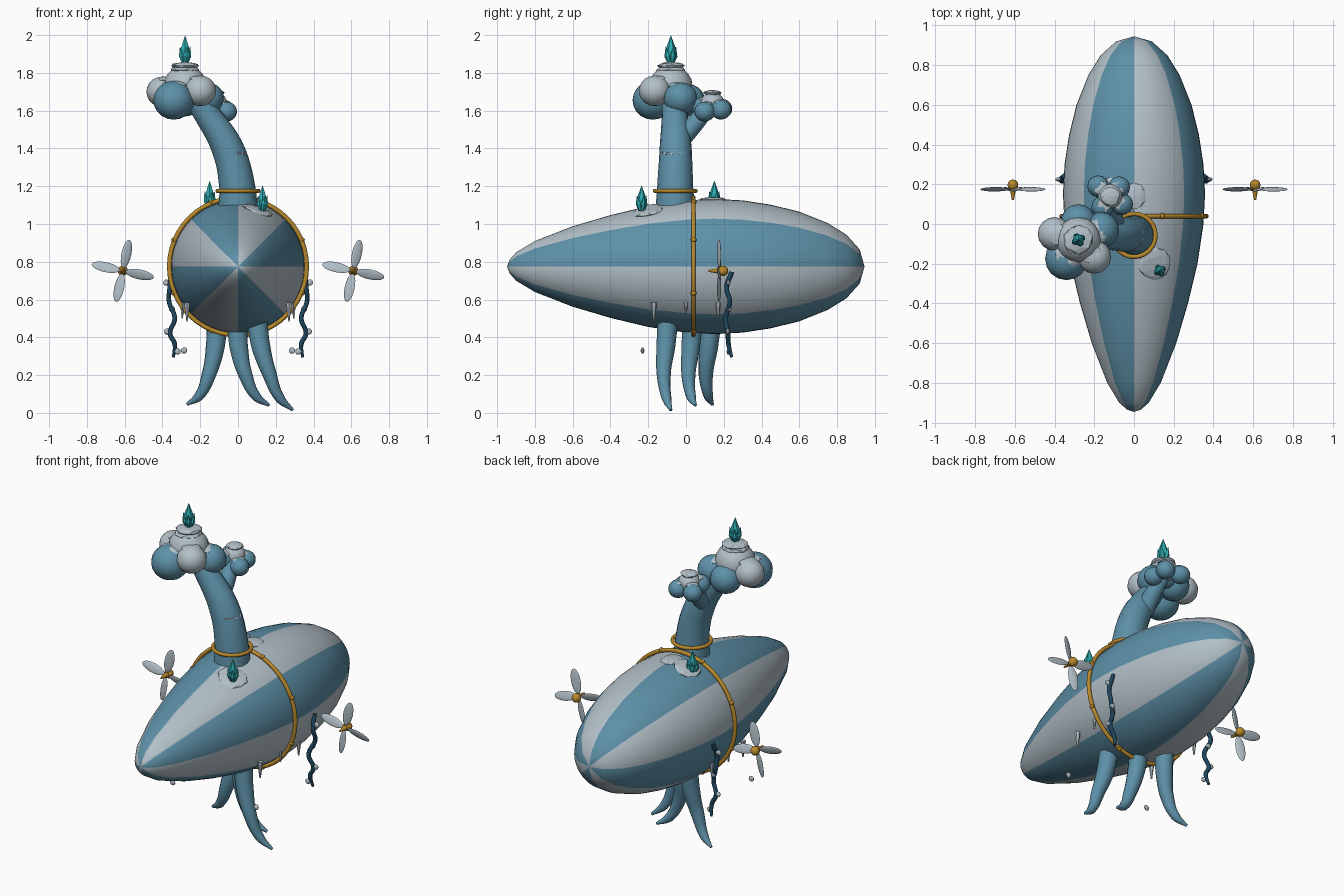
import bpy, bmesh, math, random
from mathutils import Vector, Matrix

random.seed(4)
cube = bpy.data.objects.get("Cube")
if cube:
    bpy.data.objects.remove(cube, do_unlink=True)


def material(name, r, g, b):
    m = bpy.data.materials.new(name)
    m.use_nodes = True
    m.diffuse_color = (r, g, b, 1)
    node = next(n for n in m.node_tree.nodes if n.type == 'BSDF_PRINCIPLED')
    node.inputs["Base Color"].default_value = (r, g, b, 1)
    return m


BLUE = material("steel blue", 0.11, 0.28, 0.39)
PALE = material("pale grey", 0.45, 0.53, 0.58)
GOLD = material("brass", 0.48, 0.25, 0.025)
TEAL = material("crystal teal", 0.025, 0.4, 0.43)
NAVY = material("vine navy", 0.012, 0.06, 0.11)


def finish(name, mesh, mats, smooth=None):
    ob = bpy.data.objects.new(name, mesh)
    bpy.context.collection.objects.link(ob)
    for m in mats:
        mesh.materials.append(m)
    if smooth:
        bpy.ops.object.select_all(action='DESELECT')
        ob.select_set(True)
        bpy.context.view_layer.objects.active = ob
        bpy.ops.object.shade_smooth_by_angle(angle=math.radians(smooth))
    return ob


def from_bmesh(name, bm, mats, smooth=None):
    bmesh.ops.recalc_face_normals(bm, faces=bm.faces)
    mesh = bpy.data.meshes.new(name)
    bm.to_mesh(mesh)
    bm.free()
    return finish(name, mesh, mats, smooth)


def tube(name, points, radii, mat, sides=4):
    """Smooth tapered tube through the points."""
    cu = bpy.data.curves.new(name + "_path", 'CURVE')
    cu.dimensions = '3D'
    cu.bevel_depth, cu.bevel_resolution, cu.resolution_u = 1, sides, 6
    cu.use_fill_caps = True
    sp = cu.splines.new('BEZIER')
    sp.bezier_points.add(len(points) - 1)
    for bp, p, r in zip(sp.bezier_points, points, radii):
        bp.co, bp.radius = p, r
        bp.handle_left_type = bp.handle_right_type = 'AUTO'
    tmp = bpy.data.objects.new(name + "_path", cu)
    bpy.context.collection.objects.link(tmp)
    dg = bpy.context.evaluated_depsgraph_get()
    mesh = bpy.data.meshes.new_from_object(tmp.evaluated_get(dg))
    bpy.data.objects.remove(tmp, do_unlink=True)
    return finish(name, mesh, [mat], 50)


def ball(name, co, size, mat, segs=16):
    bm = bmesh.new()
    bmesh.ops.create_uvsphere(bm, u_segments=segs, v_segments=segs // 2 + 2, radius=1)
    bm.transform(Matrix.Translation(co) @ Matrix.Diagonal((*size, 1)))
    return from_bmesh(name, bm, [mat], 40)


def snow(name, co, size, normal=(0, 0, 1)):
    """Lumpy faceted snow pad lying on a surface."""
    bm = bmesh.new()
    bmesh.ops.create_icosphere(bm, subdivisions=2, radius=1)
    for v in bm.verts:
        v.co *= random.uniform(0.92, 1.06)
    turn = Vector((0, 0, 1)).rotation_difference(Vector(normal)).to_matrix().to_4x4()
    bm.transform(Matrix.Translation(co) @ turn @ Matrix.Diagonal((*size, 1)))
    return from_bmesh(name, bm, [PALE])


def shard(bm, base, direction, length, radius):
    """Six-sided pointed crystal, widest below the middle."""
    turn = Vector((0, 0, 1)).rotation_difference(Vector(direction)).to_matrix().to_4x4()
    for r1, r2, lo, hi in ((0.5, 1, 0, 0.45), (1, 0, 0.45, 1)):
        m = Matrix.Translation(base) @ turn @ Matrix.Translation((0, 0, length * (lo + hi) / 2))
        bmesh.ops.create_cone(bm, cap_ends=False, segments=6, radius1=radius * r1,
                              radius2=radius * r2, depth=length * (hi - lo), matrix=m)


def crystals(name, base, height):
    """One tall crystal with four short ones leaning on it."""
    bm = bmesh.new()
    shard(bm, base, (0, 0, 1), height, height * 0.2)
    for i in range(4):
        a = i * math.pi / 2 + 0.5
        off = Vector((math.cos(a), math.sin(a), 0))
        shard(bm, Vector(base) + off * height * 0.06, off * 0.25 + Vector((0, 0, 1)),
              height * 0.62, height * 0.12)
    bmesh.ops.remove_doubles(bm, verts=bm.verts, dist=0.0005)
    return from_bmesh(name, bm, [TEAL])


def ring(name, co, radius, thick, axis):
    bpy.ops.mesh.primitive_torus_add(location=co, major_radius=radius, minor_radius=thick,
                                     major_segments=48, minor_segments=10,
                                     rotation=(math.pi / 2 if axis == 'Y' else 0, 0, 0))
    ob = bpy.context.object
    ob.name = name
    ob.data.materials.append(GOLD)
    bpy.ops.object.shade_smooth_by_angle(angle=math.radians(60))


# Striped hull: spun profile, eight alternating lengthwise panels
MID = 0.775
profile = [(-0.947, 0), (-0.935, 0.035), (-0.9, 0.075), (-0.8, 0.135), (-0.6, 0.213), (-0.4, 0.272),
           (-0.2, 0.32), (0, 0.35), (0.15, 0.358), (0.3, 0.35), (0.45, 0.327), (0.6, 0.29),
           (0.75, 0.23), (0.85, 0.168), (0.92, 0.09), (0.945, 0)]
bm = bmesh.new()
vs = [bm.verts.new((r, y, 0)) for y, r in profile]
es = [bm.edges.new(p) for p in zip(vs, vs[1:])]
bmesh.ops.spin(bm, geom=vs + es, cent=(0, 0, 0), axis=(0, 1, 0), angle=math.tau, steps=48)
bmesh.ops.remove_doubles(bm, verts=bm.verts, dist=0.0005)
for f in bm.faces:
    c = f.calc_center_median()
    f.material_index = int(math.degrees(math.atan2(c.z, c.x)) % 360 // 45) % 2
bm.transform(Matrix.Translation((0, 0, MID)))
from_bmesh("hull", bm, [BLUE, PALE], 40)

# Brass hoops with small clasps
ring("hull_hoop", (0, 0.04, MID), 0.364, 0.012, 'Y')
ring("trunk_hoop", (0, -0.057, 1.175), 0.108, 0.011, 'Z')
for i in range(8):
    a = (i + 0.5) * math.pi / 4
    ball("hoop_clasp", (0.369 * math.cos(a), 0.04, MID + 0.369 * math.sin(a)),
         (0.013, 0.016, 0.013), GOLD, 8)

# Trunk and side branch
tube("trunk", [(0, -0.057, 1.07), (-0.005, -0.057, 1.2), (-0.055, -0.055, 1.4),
               (-0.165, -0.06, 1.58), (-0.27, -0.07, 1.72)],
     [0.105, 0.095, 0.085, 0.068, 0.055], BLUE, 6)
tube("branch", [(-0.1, -0.03, 1.45), (-0.105, 0.045, 1.53), (-0.12, 0.13, 1.63)],
     [0.055, 0.048, 0.038], BLUE)
snow("trunk_snow", (0.0, -0.062, 1.382), (0.05, 0.07, 0.013), (0.25, -0.1, 1))

# Foliage balls, each with a snow cap shifted toward the middle of its cluster
crown = [(-0.34, -0.175, 1.655, 0.108, BLUE), (-0.2, -0.165, 1.705, 0.085, PALE),
         (-0.165, -0.03, 1.665, 0.09, BLUE), (-0.28, 0.01, 1.655, 0.09, BLUE),
         (-0.4, -0.05, 1.7, 0.085, PALE), (-0.28, -0.08, 1.73, 0.115, PALE)]
tuft = [(-0.18, 0.19, 1.61, 0.055, BLUE), (-0.075, 0.185, 1.605, 0.055, BLUE),
        (-0.06, 0.1, 1.595, 0.055, BLUE), (-0.16, 0.085, 1.62, 0.055, BLUE),
        (-0.12, 0.14, 1.64, 0.062, PALE)]
for group in (crown, tuft):
    cx, cy = group[-1][:2]
    for x, y, z, r, mat in group:
        ball("foliage_ball", (x, y, z), (r, r, r * 0.95), mat)
        snow("foliage_snow", (x + 0.2 * (cx - x), y + 0.2 * (cy - y), z + r * 0.74),
             (r * 0.68, r * 0.68, r * 0.22))
snow("crown_peak", (-0.28, -0.08, 1.838), (0.073, 0.073, 0.02))
snow("tuft_peak", (-0.12, 0.14, 1.695), (0.05, 0.05, 0.015))
crystals("crown_crystals", (-0.28, -0.08, 1.85), 0.15)

# Crystals and snow pads on the hull
crystals("front_crystals", (0.13, -0.235, 1.07), 0.135)
crystals("back_crystals", (-0.15, 0.15, 1.085), 0.145)
snow("front_snow", (0.105, -0.2, 1.072), (0.085, 0.085, 0.015), (0.35, -0.2, 1))
snow("back_snow", (-0.12, 0.15, 1.112), (0.08, 0.08, 0.016), (-0.35, 0, 1))
snow("top_snow", (0.0, 0.14, 1.13), (0.06, 0.07, 0.012))

# Three curved legs: root, bend and tip
legs = [((0.1, -0.095, 0.5), (0.165, -0.118, 0.21), (0.29, -0.08, 0.015)),
        ((-0.005, 0.035, 0.48), (0.04, 0.013, 0.2), (0.165, 0.05, 0.04)),
        ((-0.11, 0.135, 0.5), (-0.155, 0.105, 0.2), (-0.27, 0.14, 0.045))]
for root, bend, tip in legs:
    r, b, t = map(Vector, (root, bend, tip))
    inward = -math.copysign(0.012, t.x)
    tube("leg", [r, r.lerp(b, 0.5) + Vector((inward, 0, 0)), b,
                 b.lerp(t, 0.55) + Vector((inward, -0.006, -0.025)), t],
         [0.055, 0.05, 0.038, 0.026, 0.008], BLUE)

# Propellers, vines and icicles on both sides
for s, side in ((1, "left"), (-1, "right")):
    hub = Vector((s * 0.61, 0.185, 0.752))
    ball(side + "_propeller_hub", hub + Vector((0, 0.012, 0)), (0.027, 0.027, 0.027), GOLD)
    bm = bmesh.new()
    bmesh.ops.create_cone(bm, cap_ends=True, segments=12, radius1=0.018, radius2=0.005, depth=0.07,
                          matrix=Matrix.Translation(hub - Vector((0, 0.03, 0)))
                          @ Matrix.Rotation(math.pi / 2, 4, 'X'))
    from_bmesh(side + "_propeller_nose", bm, [GOLD], 40)
    bm = bmesh.new()
    for i in range(4):
        m = (Matrix.Translation(hub - Vector((0, 0.01, 0)))
             @ Matrix.Rotation(math.radians(12 + i * 90), 4, 'Y')
             @ Matrix.Translation((0, 0, 0.092)) @ Matrix.Rotation(0.35, 4, 'Z')
             @ Matrix.Diagonal((0.028, 0.006, 0.076, 1)))
        bmesh.ops.create_uvsphere(bm, u_segments=12, v_segments=10, radius=1, matrix=m)
    from_bmesh(side + "_propeller_blades", bm, [PALE], 40)

    vine = [(0.352, 0.242, 0.745), (0.362, 0.215, 0.66), (0.365, 0.232, 0.59), (0.335, 0.21, 0.5),
            (0.36, 0.222, 0.42), (0.335, 0.225, 0.365), (0.342, 0.242, 0.295)]
    tube(side + "_vine", [(s * x, y, z) for x, y, z in vine], [0.013] * 6 + [0.008], NAVY, 2)
    for x, y, z in ((0.38, 0.225, 0.69), (0.35, 0.23, 0.55), (0.375, 0.222, 0.43),
                    (0.32, 0.225, 0.325), (0.285, -0.23, 0.33)):
        snow(side + "_vine_bead", (s * x, y, z), (0.017, 0.01, 0.017))
    bm = bmesh.new()
    for y, x, length in ((-0.17, 0.27, 0.1), (0, 0.29, 0.06), (0.17, 0.295, 0.085)):
        bmesh.ops.create_cone(bm, cap_ends=True, segments=6, radius1=0.004, radius2=length * 0.17,
                              depth=length,
                              matrix=Matrix.Translation((s * x, y, 0.585 - length / 2)))
    from_bmesh(side + "_icicles", bm, [PALE])
